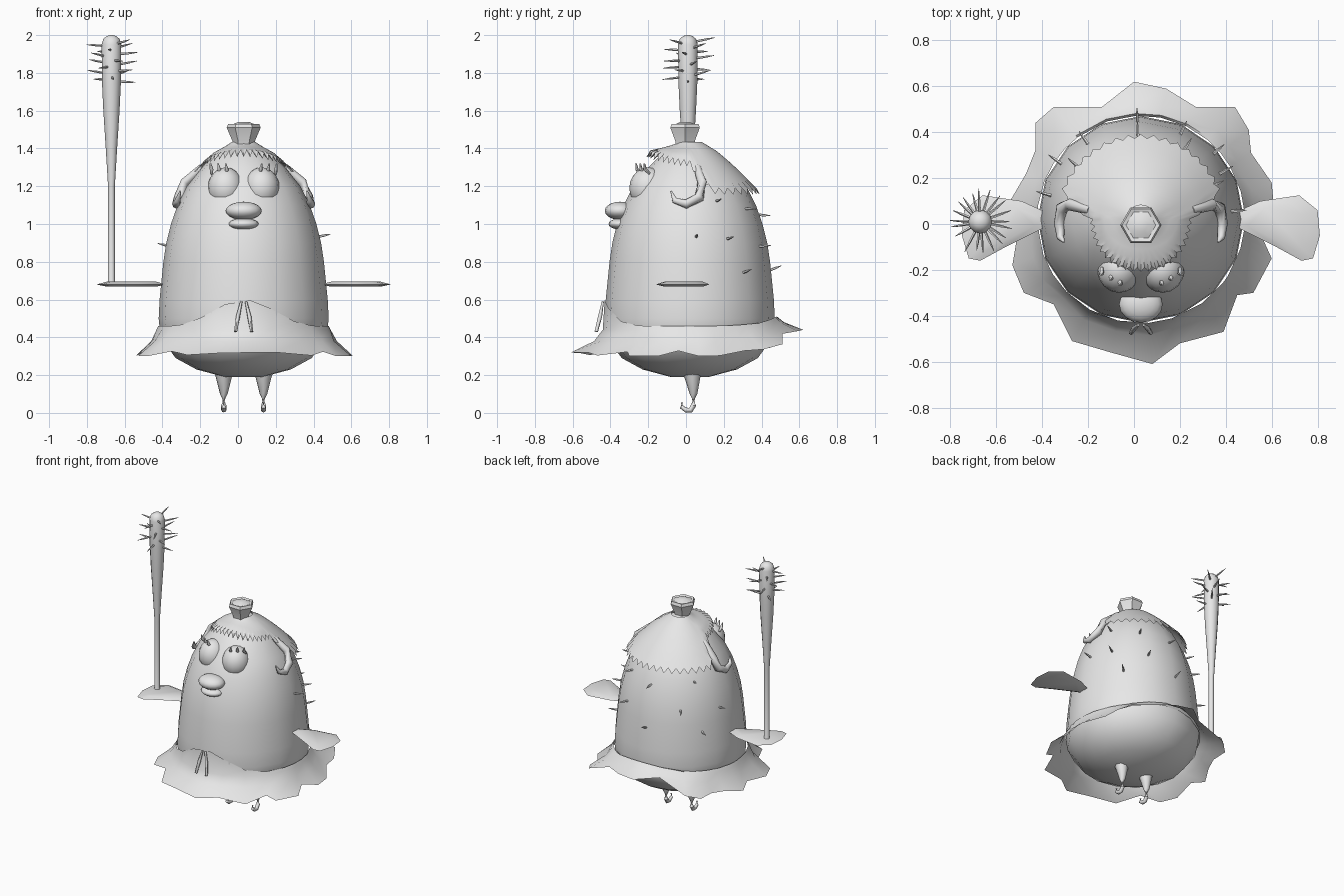
import bpy, bmesh, math, random
from math import sin, cos, pi, radians
from mathutils import Vector, Matrix

random.seed(4)
if "Cube" in bpy.data.objects:
    bpy.data.objects.remove(bpy.data.objects["Cube"], do_unlink=True)

CX, CY = 0.03, 0.02
grey = bpy.data.materials.new("plain grey")
grey.use_nodes = True
grey.diffuse_color = (0.8, 0.8, 0.8, 1)
grey.node_tree.nodes["Principled BSDF"].inputs["Base Color"].default_value = grey.diffuse_color


def finish(name, bm, angle=45):
    bmesh.ops.recalc_face_normals(bm, faces=bm.faces)
    me = bpy.data.meshes.new(name)
    bm.to_mesh(me)
    bm.free()
    me.materials.append(grey)
    me.shade_smooth()
    me.set_sharp_from_angle(angle=radians(angle))
    ob = bpy.data.objects.new(name, me)
    bpy.context.collection.objects.link(ob)
    return ob


def add_loft(bm, rings, caps=True):
    rows = [[bm.verts.new(p) for p in ring] for ring in rings]
    n = len(rows[0])
    for a, b in zip(rows, rows[1:]):
        for i in range(n):
            j = (i + 1) % n
            bm.faces.new((a[i], a[j], b[j], b[i]))
    if caps:
        bm.faces.new(rows[0])
        bm.faces.new(rows[-1])


def loft(name, rings, caps=True, angle=45):
    bm = bmesh.new()
    add_loft(bm, rings, caps)
    return finish(name, bm, angle)


def circle(x, y, z, r, n):
    return [(x + r * cos(2 * pi * i / n), y + r * sin(2 * pi * i / n), z) for i in range(n)]


def lathe(name, profile, x, y, n, angle=45):
    return loft(name, [circle(x, y, z, r, n) for z, r in profile], angle=angle)


def add_tube(bm, points, radii, n=6):
    pts = [Vector(p) for p in points]
    rings = []
    for i, p in enumerate(pts):
        way = pts[min(i + 1, len(pts) - 1)] - pts[max(i - 1, 0)]
        turn = way.to_track_quat('Z', 'Y')
        rings.append([p + turn @ Vector(c) for c in circle(0, 0, 0, radii[i], n)])
    add_loft(bm, rings)


def tube(name, points, radii, n=6):
    bm = bmesh.new()
    add_tube(bm, points, radii, n)
    return finish(name, bm, 60)


def ball(name, centre, size):
    bm = bmesh.new()
    bmesh.ops.create_uvsphere(bm, u_segments=16, v_segments=10, radius=1)
    bm.transform(Matrix.Translation(centre) @ Matrix.Diagonal((*size, 1)))
    return finish(name, bm, 80)


def flip(p):
    return (2 * CX - p[0], *p[1:])


# Egg-shaped body
BODY = [(.19, .1), (.23, .25), (.29, .36), (.4, .44), (.5, .45), (.6, .445), (.8, .425), (.9, .41),
        (1.0, .385), (1.1, .35), (1.2, .3), (1.3, .22), (1.38, .14), (1.43, .05)]


def body_radius(z):
    for (z0, r0), (z1, r1) in zip(BODY, BODY[1:]):
        if z <= z1:
            return r0 + (r1 - r0) * max(0, z - z0) / (z1 - z0)
    return BODY[-1][1]


lathe("body", BODY, CX, CY, 16, 50)

# Scalloped skirt, raised at the back
RIM = [(.6, .18), (.61, .07), (.55, -.04), (.6, -.15), (.52, -.3), (.45, -.31), (.39, -.47), (.2, -.52),
       (.08, -.61), (-.1, -.56), (-.27, -.51), (-.35, -.35), (-.48, -.3), (-.53, -.18), (-.5, 0), (-.54, .1),
       (-.47, .22), (-.43, .32), (-.43, .44), (-.35, .51), (-.14, .51), (0, .62), (.14, .59), (.27, .51),
       (.44, .51), (.5, .41), (.51, .31)]
rings = [[], [], [], []]
for x, y in RIM:
    d = Vector((x - CX, y - CY))
    far, d = d.length, d.normalized()
    back, front = max(0, d.y) ** 3, max(0, -d.y) ** 8
    rim_z = .3 + .14 * back + .02 * front + max(0, .58 - far) * .5
    steps = [(.46 + .03 * back + .14 * front, .452), (.44 + .07 * back, .462),
             (.38 + .1 * back, .475 + (far - .5) * .25), (rim_z, far)]
    for ring, (z, r) in zip(rings, steps):
        ring.append((CX + d.x * r, CY + d.y * r, z))
loft("skirt", rings, caps=False, angle=50)

# Dangling apron ties
for side in (-1, 1):
    tube("apron_tie", [(CX + side * .012, -.44, .59), (CX + side * .03, -.455, .51),
                       (CX + side * .043, -.475, .43)], [.006, .011, .009])

# Hair cap with a toothed hem, long behind and a short fringe in front
TEETH = 84
levels = [[] for _ in range(6)]
for i in range(TEETH):
    a = 2 * pi * i / TEETH
    s = sin(a)
    k = min(1, max(0, (s + .05) / .45))
    k = k * k * (3 - 2 * k)
    front = max(0, -s) ** 2
    hem = 1.34 - .15 * k + .05 * front
    tooth = .035 if i % 2 else 0
    for n, level in enumerate(levels):
        t = n / 5
        z = 1.435 + (hem - 1.435) * t
        r = body_radius(z) + .012 + (.012 + .025 * k + .065 * front) * t * t
        if n == 5:
            z -= tooth
            r += tooth * .5
        level.append((CX + r * cos(a), CY + r * s, z))
loft("hair", levels, caps=False, angle=50)

# Side curls
CURL = [(.25, .06, 1.3), (.34, .085, 1.22), (.372, .07, 1.14), (.385, 0, 1.105), (.38, -.06, 1.125),
        (.365, -.08, 1.175)]
for name, change in (("left_curl", tuple), ("right_curl", flip)):
    tube(name, [change(p) for p in CURL], [.02, .026, .028, .024, .016, .004], 8)

# Topknot: hexagonal cup with a domed filling
lathe("topknot", [(1.4, .055), (1.44, .06), (1.51, .09), (1.53, .082), (1.525, .065), (1.54, .03)],
      CX, -.005, 6, 35)

# Eyes and lashes
for side in (-1, 1):
    ball("eye", (CX + side * .095, -.2, 1.19), (.095, .1, .11))
    for n in range(3):
        x = CX + side * (.09 + .04 * n)
        y = -.235 + .022 * n
        tube("eyelash", [(x, y, 1.265), (x, y - .025, 1.29), (x + side * .006, y - .03, 1.32)], [.007, .01, .004])

# Beak
ball("upper_beak", (CX, -.35, 1.07), (.095, .08, .048))
ball("lower_beak", (CX, -.345, 1.0), (.08, .065, .03))

# Flat wings
WING = [(.44, .05), (.55, .1), (.72, .125), (.8, .06), (.81, -.05), (.78, -.15), (.73, -.16), (.62, -.1),
        (.44, -.01)]
for name, change in (("left_wing", tuple), ("right_wing", flip)):
    layers = []
    for z, f in ((.668, .7), (.68, 1), (.695, .7)):
        layers.append([change((.62 + (x - .62) * f, y * f, z)) for x, y in WING])
    loft(name, layers, angle=30)

# Legs with curled feet
for side in (-1, 1):
    x = CX + side * .105
    tube("leg", [(x, .03, .23), (x, .035, .18), (x, .04, .1), (x, .04, .04), (x, .025, .015), (x, 0, .015),
                 (x, -.022, .03), (x, -.022, .055)], [.055, .04, .02, .014, .014, .013, .011, .006], 8)

# Club
BX, BY = -.67, .01
lathe("club", [(.685, .024), (.7, .018), (1.2, .018), (1.4, .03), (1.6, .043), (1.75, .05), (1.95, .052),
               (1.98, .043), (1.995, .025), (2.0, .008)], BX, BY, 12)


def add_spike(bm, start, way, length, r):
    start, way = Vector(start), Vector(way).normalized()
    add_tube(bm, [start, start + way * length * .6, start + way * length], [r, r * .8, r * .2], 5)


# Spikes around the club head
bm = bmesh.new()
for n in range(20):
    a = n * 2.4
    z = 1.755 + .21 * n / 19
    add_spike(bm, (BX + .035 * cos(a), BY + .035 * sin(a), z),
              (cos(a), sin(a), random.uniform(-.15, .25)), random.uniform(.09, .115), .007)
finish("club_spikes", bm)

# Quills stuck in the back
bm = bmesh.new()
for deg, z in ((5, .93), (30, .92), (42, .74), (25, 1.12), (58, 1.08), (65, .88), (92, .75), (92, 1.05),
               (125, .9), (140, 1.08), (145, .74), (165, .88)):
    a = radians(deg)
    r = body_radius(z) - .02
    add_spike(bm, (CX + r * cos(a), CY + r * sin(a), z),
              (cos(a), sin(a), random.uniform(-.1, .5)), .08, .008)
finish("back_quills", bm)
